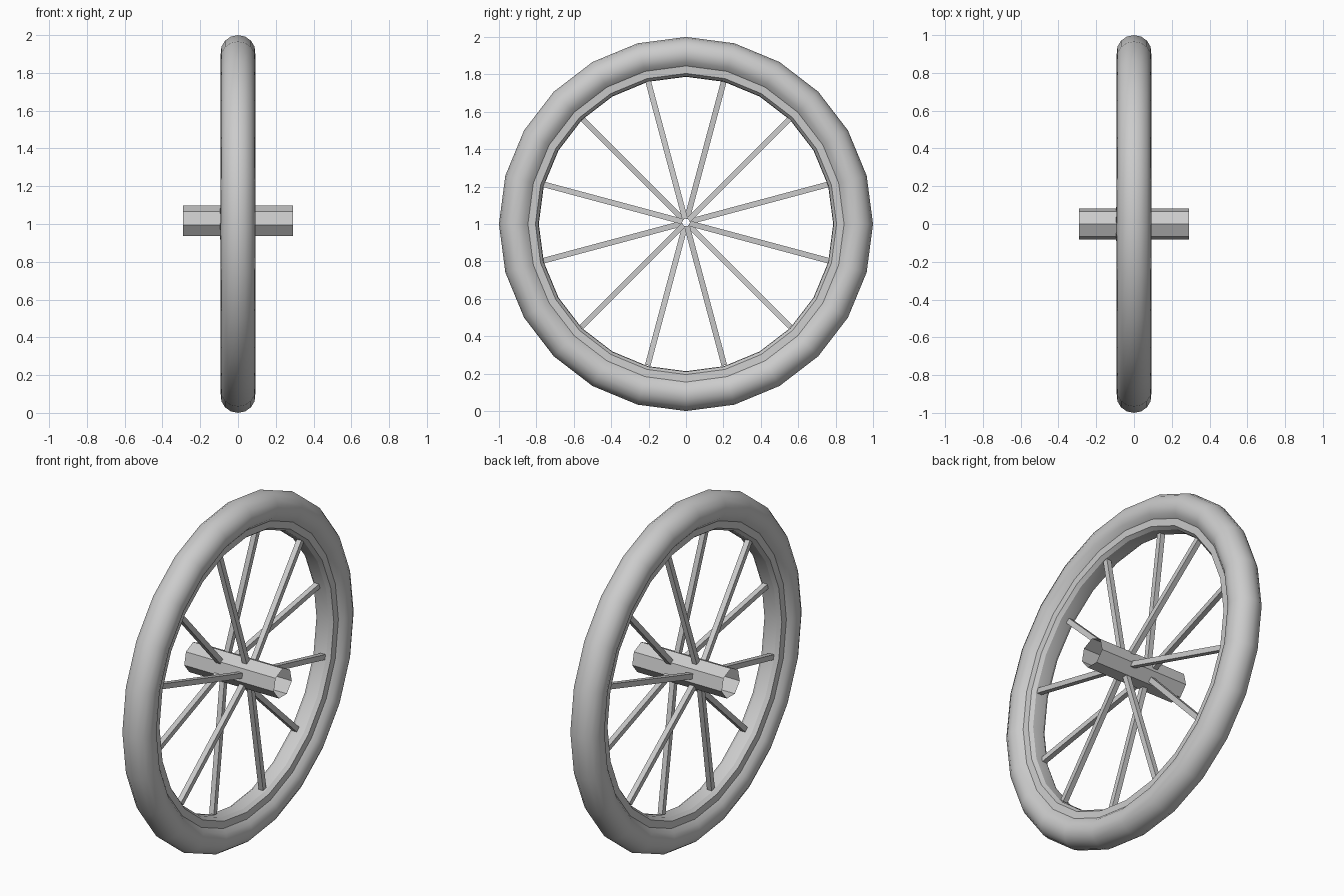
import bpy, bmesh
from math import sin, cos, pi, radians
from mathutils import Vector

if "Cube" in bpy.data.objects:
    bpy.data.objects.remove(bpy.data.objects["Cube"])


def finish(bm, name, smooth=None):
    bmesh.ops.recalc_face_normals(bm, faces=bm.faces)
    me = bpy.data.meshes.new(name)
    bm.to_mesh(me)
    bm.free()
    ob = bpy.data.objects.new(name, me)
    bpy.context.collection.objects.link(ob)
    if smooth:
        bpy.ops.object.select_all(action='DESELECT')
        ob.select_set(True)
        bpy.context.view_layer.objects.active = ob
        bpy.ops.object.shade_smooth_by_angle(angle=radians(smooth))
    return ob


def lathe(name, profile, sides, zc, smooth=None, closed=False):
    """Revolve (x, radius) points about the axle, first vertex straight up."""
    bm = bmesh.new()
    rings = []
    for i in range(sides):
        a = 2 * pi * i / sides
        rings.append([bm.verts.new((x, r * sin(a), zc + r * cos(a))) for x, r in profile])
    n = len(profile)
    for i in range(sides):
        p, q = rings[i], rings[(i + 1) % sides]
        for j in range(n if closed else n - 1):
            k = (j + 1) % n
            bm.faces.new((p[j], p[k], q[k], q[j]))
    return finish(bm, name, smooth)


# Tyre: rounded section left open where it seats on the rim
arc = [radians(-145 + 290 * i / 12) for i in range(13)]
tyre = [(0.092 * sin(t), 0.912 + 0.088 * cos(t)) for t in arc]
lathe("tyre", tyre, 24, 1.0, 50)

# Rim: short side walls and a shallow inner band
half = [(0.058, 0.845), (0.056, 0.805), (0.035, 0.79)]
rim = [(-x, r) for x, r in half] + [(0, 0.787)] + half[::-1]
lathe("rim", rim, 24, 1.0, 30)

# Hub: open seven-sided tube
lathe("hub", [(-0.29, 0.085), (0.29, 0.085)], 7, 1.013)

# Spokes: square bars leaning alternately to each side of the hub
w = 0.015
for i in range(12):
    a = radians(15 + 30 * i)
    left = i % 2 == 0
    hub_x, rim_x = (-0.085, -0.018) if left else (0.07, 0.015)
    radial = Vector((0, cos(a), sin(a)))
    tangent = Vector((0, -sin(a), cos(a)))
    bm = bmesh.new()
    ends = []
    for x, r in ((hub_x, 0.02), (rim_x, 0.79)):
        c = Vector((x, 0, 1.008)) + radial * r
        ends.append([bm.verts.new(c + Vector((sx * w, 0, 0)) + tangent * st * w)
                     for sx, st in ((-1, -1), (1, -1), (1, 1), (-1, 1))])
    p, q = ends
    for j in range(4):
        k = (j + 1) % 4
        bm.faces.new((p[j], p[k], q[k], q[j]))
    bm.faces.new(p)
    bm.faces.new(q)
    finish(bm, f"spoke_{i + 1}")
